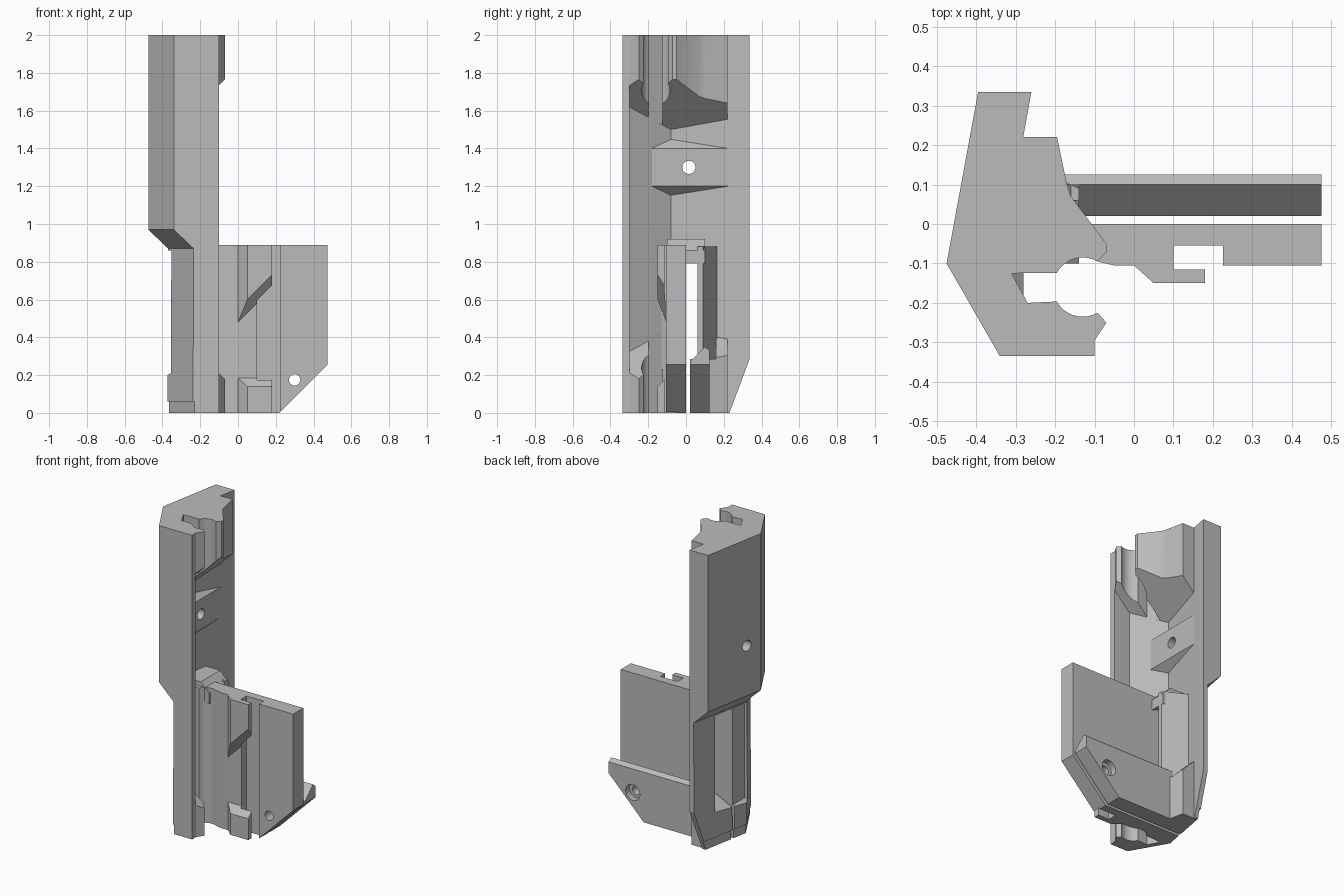
import bpy, bmesh, math

if "Cube" in bpy.data.objects:
    bpy.data.objects.remove(bpy.data.objects["Cube"])

grey = bpy.data.materials.new("plain grey")
grey.use_nodes = True
grey.diffuse_color = (0.5, 0.5, 0.5, 1)
grey.node_tree.nodes["Principled BSDF"].inputs["Base Color"].default_value = (0.5, 0.5, 0.5, 1)


def loft(name, rings):
    """Solid through matching rings of 3D points."""
    bm = bmesh.new()
    vs = [[bm.verts.new(p) for p in r] for r in rings]
    n = len(vs[0])
    for a, b in zip(vs, vs[1:]):
        for i in range(n):
            j = (i + 1) % n
            bm.faces.new((a[i], a[j], b[j], b[i]))
    bm.faces.new(vs[0][::-1])
    bm.faces.new(vs[-1])
    bmesh.ops.recalc_face_normals(bm, faces=bm.faces)
    me = bpy.data.meshes.new(name)
    bm.to_mesh(me)
    bm.free()
    me.materials.append(grey)
    ob = bpy.data.objects.new(name, me)
    bpy.context.collection.objects.link(ob)
    return ob


def prism(name, pts, lo, hi, axis="z"):
    """Extrude a profile; for z, lo and hi may be functions of x and y."""
    def place(a, b, t):
        t = t(a, b) if callable(t) else t
        return {"z": (a, b, t), "y": (a, t, b), "x": (t, a, b)}[axis]
    return loft(name, [[place(a, b, t) for a, b in pts] for t in (lo, hi)])


def disc(a, b, r, n=24):
    return [(a + r * math.cos(k * math.tau / n), b + r * math.sin(k * math.tau / n))
            for k in range(n)]


def cut(ob, *cutters):
    """Subtract the cutters and bake the result."""
    for c in cutters:
        c.hide_render = True
        m = ob.modifiers.new("cut", "BOOLEAN")
        m.operation, m.solver, m.object = "DIFFERENCE", "EXACT", c
    dg = bpy.context.evaluated_depsgraph_get()
    me = bpy.data.meshes.new_from_object(ob.evaluated_get(dg))
    ob.modifiers.clear()
    ob.data = me


# Cutters
window = prism("window_cutter", [(-0.1, 0.285), (-0.2, 0.285), (-0.5, 0.14),
                                 (-0.5, 0.86), (-0.1, 0.86)], -0.13, 0.16, "y")
gap = prism("gap_cutter", [(-0.6, -0.1), (0.6, -0.1), (0.6, 0.3), (-0.6, 0.3)], 0, 0.02, "y")
heel = prism("heel_cutter", [(0.211, -0.05), (0.3725, 0.38), (0.5, 0.38), (0.5, -0.05)],
             -0.7, 0.1, "x")
corner = prism("corner_cutter", [(0.17, -0.05), (0.52, 0.3), (0.6, -0.05)], -0.3, 0.3, "y")
screw = prism("screw_cutter", disc(0.3, 0.175, 0.03), -0.3, 0.3, "y")
bore = prism("bore_cutter", disc(0.3, 0.175, 0.052), 0.085, 0.3, "y")
pin = prism("pin_cutter", disc(0.015, 1.3, 0.035), -0.7, 0, "x")


# Bent outer shell, thinner in its lower half
def shell_ring(z, d):
    outer = [(-0.34 + d, -0.335), (-0.475 + d, -0.1), (-0.395 + d, 0.335)]
    inner = [(-0.26, 0.335), (-0.335, -0.08), (-0.215, -0.3), (-0.1, -0.3), (-0.1, -0.335)]
    return [(x, y, z) for x, y in outer + inner]


shell = loft("shell", [shell_ring(z, d) for z, d in
                       ((0, 0.11), (0.06, 0.11), (0.061, 0.102), (0.87, 0.105), (0.97, 0), (2, 0))])
boss = prism("screw_boss", [(-0.36, 1.13), (-0.28, 1.2), (-0.28, 1.4), (-0.36, 1.47)],
             -0.2, 0.23, "y")

# Rod clips at both ends, with sloping inner ends
CX, CY, R = -0.13, -0.16, 0.075


def arc(a0, a1, n=12):
    return [(CX + R * math.cos(math.radians(a0 + (a1 - a0) * k / n)),
             CY + R * math.sin(math.radians(a0 + (a1 - a0) * k / n))) for k in range(n + 1)]


clip = [(-0.23, -0.335), (-0.36, -0.1), (-0.3, 0.22), (-0.195, 0.22), (-0.17, 0.1),
        (-0.16, 0.07), (-0.07, -0.05), (-0.07, -0.072)]
clip += arc(60, 151) + [(-0.31, -0.125), (-0.27, -0.2)] + arc(209, 300)
clip += [(-0.07, -0.25), (-0.1, -0.295), (-0.1, -0.335)]
top_clip = prism("top_clip", clip, lambda x, y: 1.835 + x, 2)
bottom_clip = prism("bottom_clip", clip, 0, lambda x, y: 0.11 - x)

cut(shell, window, gap, heel, pin)
cut(boss, pin)
cut(bottom_clip, window, gap)

# Front plate with its curved rod wall and groove
wall = [(-0.34, 0), (-0.34, -0.125)] + arc(151, 60)
wall += [(-0.05, -0.105), (0.1, -0.105), (0.1, -0.055), (0.225, -0.055),
         (0.225, -0.105), (0.475, -0.105), (0.475, 0)]
front_plate = prism("front_plate", wall, 0, 0.89)
cut(front_plate, corner, screw)

# Hooks over the groove
hook = [(0, -0.1), (0, -0.105), (0.05, -0.15), (0.18, -0.15), (0.18, -0.115),
        (0.1, -0.115), (0.1, -0.1)]
upper_hook = prism("upper_hook", hook, lambda x, y: 0.55 + x - 1.55 * (y + 0.15), 0.89)
lower_hook = prism("lower_hook", hook, 0, lambda x, y: 0.29 + y)

# Rear flange
rear_flange = prism("rear_flange", [(0.02, 0), (0.125, 0), (0.125, 0.33), (0.1, 0.35),
                                    (0.02, 0.27)], -0.2, 0.475, "x")
cut(rear_flange, corner, screw, bore)

# Frame around the through slot
cheek = prism("slot_cheek", [(-0.285, 0.165), (-0.14, 0.09), (-0.14, 0.06), (-0.21, 0.06),
                             (-0.3, 0.14)], 0.2, 0.88)
bridge = prism("slot_bridge", [(-0.34, 0.87), (-0.14, 0.79), (-0.14, 0.86), (-0.2, 0.92),
                               (-0.34, 0.92)], -0.1, 0.1, "y")

# Remove cutters, smooth the curved faces
for c in (window, gap, heel, corner, screw, bore, pin):
    bpy.data.objects.remove(c)
bpy.ops.object.select_all(action="DESELECT")
for ob in (shell, top_clip, bottom_clip, front_plate, rear_flange, boss):
    ob.select_set(True)
    bpy.context.view_layer.objects.active = ob
bpy.ops.object.shade_smooth_by_angle(angle=math.radians(20))
